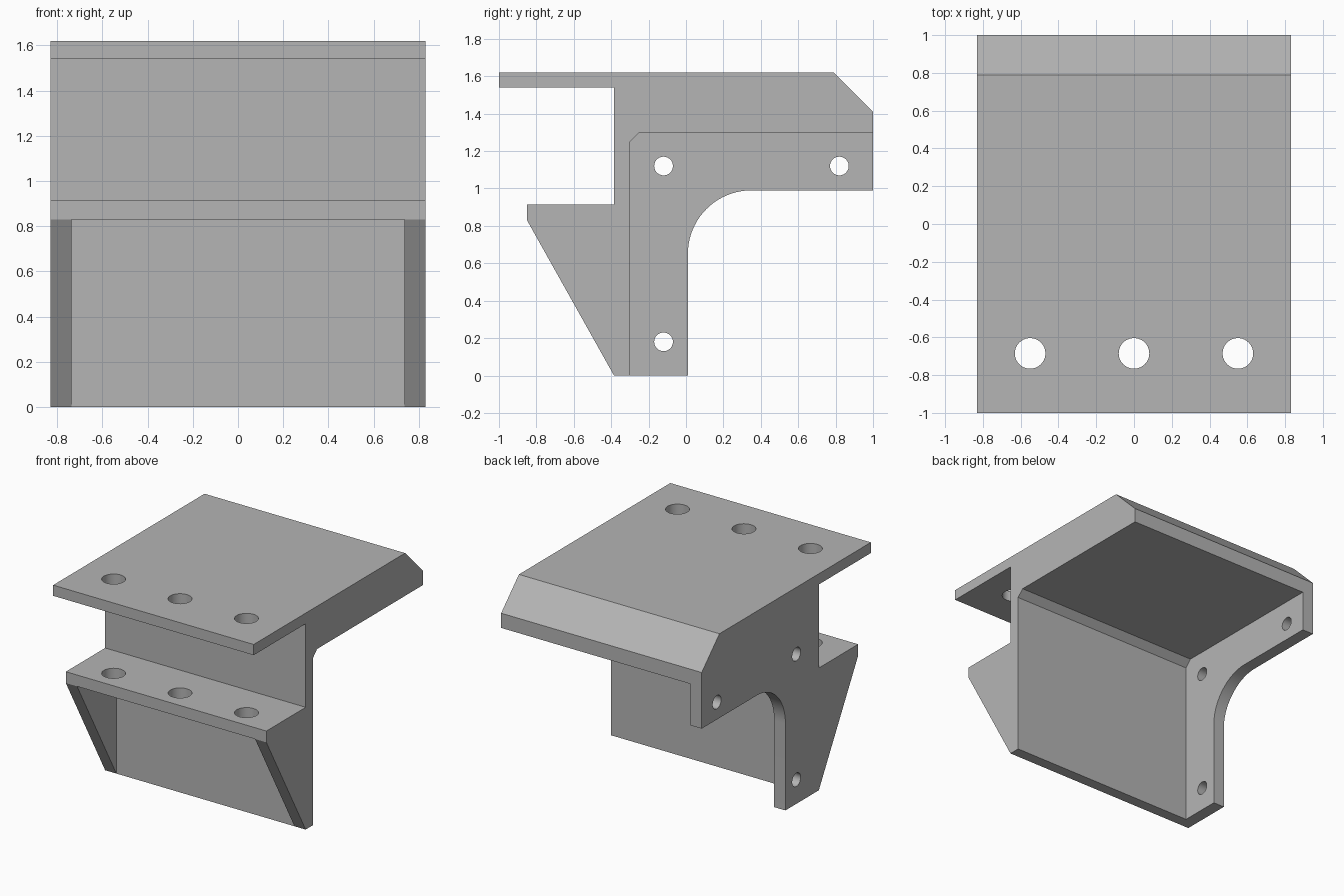
import bpy, bmesh, math
from mathutils import Matrix

cube = bpy.data.objects.get("Cube")
if cube:
    bpy.data.objects.remove(cube, do_unlink=True)

grey = bpy.data.materials.new("plain grey")
grey.use_nodes = True
COLOUR = (0.46, 0.46, 0.46, 1)
grey.diffuse_color = COLOUR
grey.node_tree.nodes["Principled BSDF"].inputs["Base Color"].default_value = COLOUR

HALF = 0.83      # half width of the bracket
WALL = 0.093     # thickness of side walls


def add_object(name, bm):
    bmesh.ops.recalc_face_normals(bm, faces=bm.faces)
    mesh = bpy.data.meshes.new(name)
    bm.to_mesh(mesh)
    bm.free()
    mesh.materials.append(grey)
    obj = bpy.data.objects.new(name, mesh)
    bpy.context.collection.objects.link(obj)
    return obj


def extrude_profile(name, points, x0, x1):
    """Extrude a (y, z) outline along x."""
    bm = bmesh.new()
    face = bm.faces.new([bm.verts.new((x0, y, z)) for y, z in points])
    grown = bmesh.ops.extrude_face_region(bm, geom=[face])["geom"]
    verts = [v for v in grown if isinstance(v, bmesh.types.BMVert)]
    bmesh.ops.translate(bm, verts=verts, vec=(x1 - x0, 0, 0))
    return add_object(name, bm)


def drill(obj, centres, radius, depth, axis):
    """Cut round holes through an object along an axis."""
    turn = Matrix.Rotation(math.pi / 2, 4, "Y") if axis == "X" else Matrix()
    bm = bmesh.new()
    for c in centres:
        bmesh.ops.create_cone(bm, cap_ends=True, segments=40, radius1=radius,
                              radius2=radius, depth=depth,
                              matrix=Matrix.Translation(c) @ turn)
    cutter = add_object("hole_cutter", bm)
    cutter.hide_render = True
    mod = obj.modifiers.new("holes", "BOOLEAN")
    mod.operation = "DIFFERENCE"
    mod.solver = "EXACT"
    mod.object = cutter
    bpy.context.view_layer.objects.active = obj
    bpy.ops.object.modifier_apply(modifier=mod.name)
    bpy.data.objects.remove(cutter, do_unlink=True)


# Main body: top plate with front lip, upright web and front shelf
body = extrude_profile("bracket_body", [
    (-1, 1.54), (-1, 1.62), (0.79, 1.62), (1, 1.41), (1, 1.3), (-0.25, 1.3),
    (-0.3, 1.25), (-0.3, 0), (-0.385, 0), (-0.385, 0.83), (-0.85, 0.83),
    (-0.85, 0.915), (-0.385, 0.915), (-0.385, 1.54)], -HALF, HALF)
drill(body, [(x, -0.685, 1.2) for x in (-0.55, 0, 0.55)], 0.081, 1.4, "Z")

# Side wall with a rounded inner corner, on one end only
arc = [(0.35 - 0.34 * math.cos(a), 0.65 + 0.34 * math.sin(a))
       for a in (math.radians(90 * i / 20) for i in range(21))]
wall = extrude_profile("side_wall", [(-0.3, 0), (0.01, 0)] + arc + [
    (1, 0.99), (1, 1.3), (-0.25, 1.3), (-0.3, 1.25)], -HALF, WALL - HALF)
drill(wall, [(-HALF, y, z) for y, z in ((-0.12, 1.12), (0.82, 1.12), (-0.12, 0.18))],
      0.05, 0.5, "X")

# Triangular gussets under the shelf
gussets = [extrude_profile(name, [(-0.385, 0), (-0.385, 0.83), (-0.85, 0.83)],
                           side * HALF, side * (HALF - WALL))
           for name, side in (("left_gusset", 1), ("right_gusset", -1))]

# Smooth holes and fillet, keep edges sharp
bpy.ops.object.select_all(action="DESELECT")
for obj in [body, wall] + gussets:
    obj.select_set(True)
bpy.context.view_layer.objects.active = body
bpy.ops.object.shade_smooth_by_angle(angle=math.radians(30))
